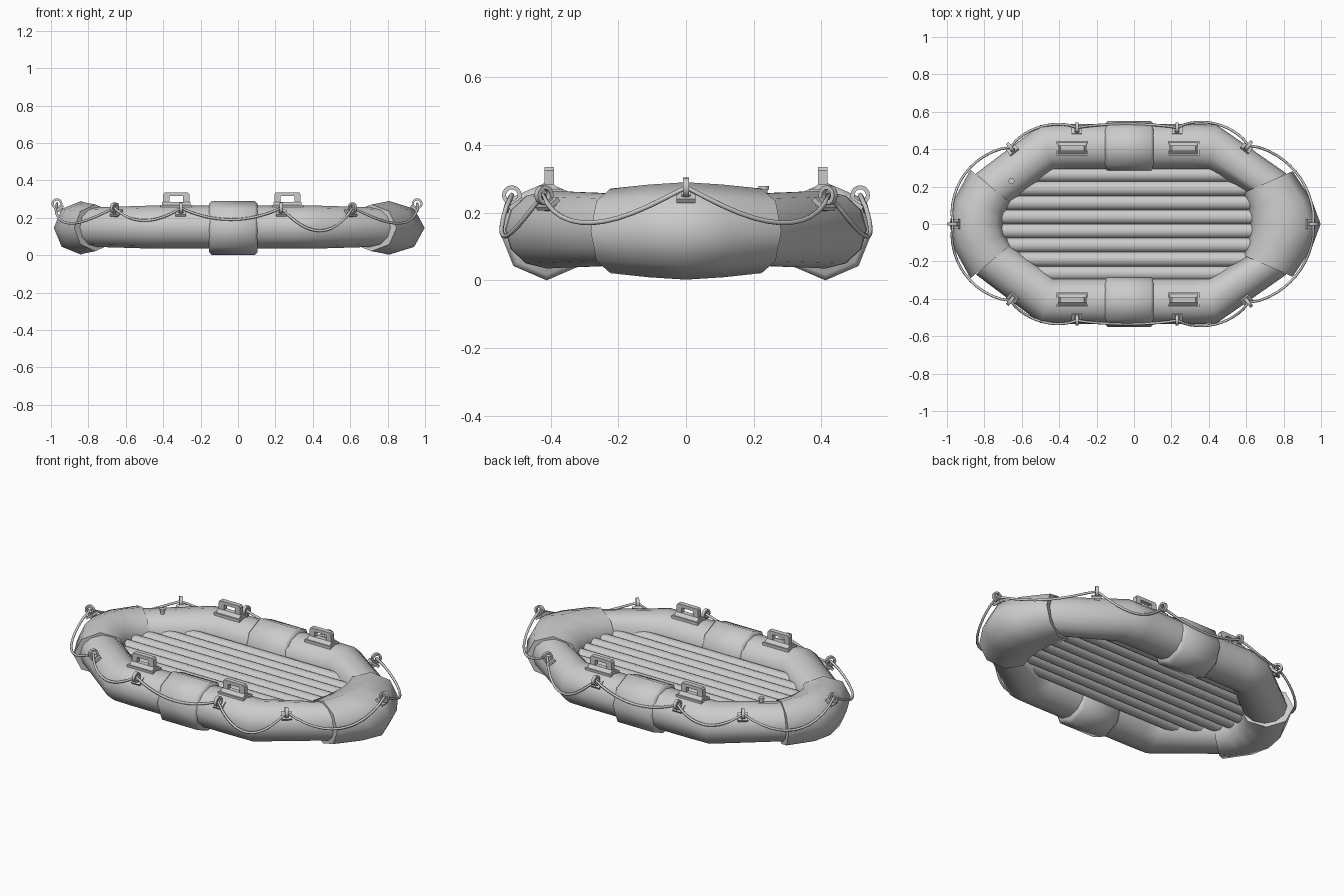
import bpy, bmesh, math
from mathutils import Vector, Matrix

if "Cube" in bpy.data.objects:
    bpy.data.objects.remove(bpy.data.objects["Cube"])


def finish(name, bm, angle=60):
    bmesh.ops.recalc_face_normals(bm, faces=bm.faces)
    me = bpy.data.meshes.new(name)
    bm.to_mesh(me)
    bm.free()
    ob = bpy.data.objects.new(name, me)
    bpy.context.collection.objects.link(ob)
    bpy.ops.object.select_all(action='DESELECT')
    ob.select_set(True)
    bpy.context.view_layer.objects.active = ob
    bpy.ops.object.shade_smooth_by_angle(angle=math.radians(angle))
    return ob


def sweep(name, rings, z, sides):
    """Loft ellipses given as (inner xy, outer xy, half height)."""
    bm = bmesh.new()
    loops = []
    for inner, outer, h in rings:
        a, b = Vector(inner), Vector(outer)
        c, u = (a + b) / 2, (b - a) / 2
        loop = []
        for i in range(sides):
            t = 2 * math.pi * i / sides
            p = c + u * math.cos(t)
            loop.append(bm.verts.new((p.x, p.y, z + h * math.sin(t))))
        loops.append(loop)
    for l0, l1 in zip(loops, loops[1:]):
        for i in range(sides):
            j = (i + 1) % sides
            bm.faces.new((l0[i], l0[j], l1[j], l1[i]))
    bm.faces.new(loops[0])
    bm.faces.new(loops[-1])
    return finish(name, bm)


def box(bm, size, mat):
    bmesh.ops.create_cube(bm, size=1, matrix=mat @ Matrix.Diagonal((*size, 1)))


def flip(p, s):
    return (p[0], p[1] * s)


# Side tubes and the fatter sleeves around their middles
for s, side in ((-1, "front"), (1, "back")):
    path = [((-.665, .11), (-.845, .27), .106), ((-.43, .29), (-.50, .53), .115),
            ((-.35, .29), (-.38, .535), .115), ((.33, .29), (.32, .535), .115),
            ((.40, .29), (.44, .532), .115), ((.605, .165), (.815, .27), .106)]
    sweep(side + "_side_tube", [(flip(a, s), flip(b, s), h) for a, b, h in path], .15, 12)
    sleeve = [(-.155, .128), (-.14, .145), (.09, .145), (.105, .128)]
    sweep(side + "_sleeve", [((x, s * (.412 - r * .96)), (x, s * (.412 + r * .96)), r)
                             for x, r in sleeve], .145, 8)

# End sections
left = [((-.65, .105), (-.875, .29), .125), ((-.685, .06), (-.965, .125), .137), ((-.695, 0), (-.985, 0), .143)]
right = [((.58, .165), (.848, .282), .125), ((.605, .09), (.95, .13), .137), ((.615, 0), (.998, 0), .144)]
for name, half in (("left_end", left), ("right_end", right)):
    other = [(flip(a, -1), flip(b, -1), h) for a, b, h in half[:-1]]
    sweep(name, half + other[::-1], .146, 8)


# Ribbed floor, each rib ending inside the tube
def lerp_x(y, pts):
    for (y0, x0), (y1, x1) in zip(pts, pts[1:]):
        if y <= y1:
            return x0 + (x1 - x0) * (y - y0) / (y1 - y0)


for i in range(8):
    y = (i - 3.5) * .0755
    x1 = lerp_x(abs(y), [(0, .74), (.22, .66), (.41, .42)])
    x0 = lerp_x(abs(y), [(0, -.80), (.19, -.72), (.41, -.47)])
    bm = bmesh.new()
    bmesh.ops.create_cone(bm, cap_ends=True, segments=12, radius1=.041, radius2=.041, depth=x1 - x0,
                          matrix=Matrix.Translation(((x0 + x1) / 2, y, .142)) @ Matrix.Rotation(math.pi / 2, 4, 'Y'))
    finish(f"floor_rib_{i}", bm)


# Carry handles: flared foot with an upright loop
def handle(name, x, y):
    bm = bmesh.new()
    M = Matrix.Translation((x, y, 0))
    box(bm, (.168, .08, .02), M @ Matrix.Translation((0, 0, .259)))
    foot = bmesh.ops.create_cube(bm, size=1, matrix=M @ Matrix.Translation((0, 0, .275)) @ Matrix.Diagonal((.15, .07, .02, 1)))
    for v in foot['verts']:
        if v.co.z > .275:
            v.co.y = y + (v.co.y - y) * .4
    outer = [(-.07, .27), (-.07, .325), (-.063, .335), (.063, .335), (.07, .325), (.07, .27)]
    inner = [(-.037, .27), (-.037, .313), (-.034, .316), (.034, .316), (.037, .313), (.037, .27)]
    grid = []
    for d in (-.014, .014):
        grid.append([[bm.verts.new((x + px, y + d, pz)) for px, pz in prof] for prof in (outer, inner)])
    (fo, fi), (bo, bi) = grid
    for i in range(5):
        for a, b in ((fo, fi), (bo, bi), (fo, bo), (fi, bi)):
            bm.faces.new((a[i], a[i + 1], b[i + 1], b[i]))
    finish(name, bm, 30)


for x in (-.33, .265):
    for y in (-.405, .405):
        handle("carry_handle", x, y)

# Rope eyelets: (ring centre, outward angle)
half = [((.612, .42, .252), 52), ((.23, .515, .252), 90), ((-.305, .515, .252), 90), ((-.66, .41, .252), 128)]
eyes = [((.958, 0, .275), 0)] + half + [((-.968, 0, .275), 180)]
eyes += [((p[0], -p[1], p[2]), -a) for p, a in half[::-1]]
for k, (p, a) in enumerate(eyes):
    bm = bmesh.new()
    M = Matrix.Translation(p) @ Matrix.Rotation(math.radians(a), 4, 'Z')
    box(bm, (.05, .056, .014), M @ Matrix.Translation((-.014, 0, -.026)) @ Matrix.Rotation(math.radians(35), 4, 'Y'))
    box(bm, (.03, .026, .03), M @ Matrix.Translation((-.016, 0, -.026)) @ Matrix.Rotation(math.radians(35), 4, 'Y'))
    n = 16
    loops = []
    for i in range(n):
        t = 2 * math.pi * i / n
        loops.append([bm.verts.new(M @ Vector((r * math.cos(t), w, r * math.sin(t))))
                      for r, w in ((.029, -.009), (.029, .009), (.017, .009), (.017, -.009))])
    for i in range(n):
        l0, l1 = loops[i], loops[(i + 1) % n]
        for j in range(4):
            bm.faces.new((l0[j], l0[(j + 1) % 4], l1[(j + 1) % 4], l1[j]))
    finish(f"rope_eyelet_{k}", bm, 40)

# Grab rope hanging between the eyelets: (lowest height, outward bulge)
sag = [(.17, .105), (.13, .07), (.19, .02), (.185, .06), (.17, .11)]
sag += sag[::-1]
pts = []
for k, (low, bulge) in enumerate(sag):
    a, b = Vector(eyes[k][0]), Vector(eyes[(k + 1) % 10][0])
    d = b - a
    out = Vector((d.y, -d.x, 0)).normalized()
    drop = (a.z + b.z) / 2 - low
    for i in range(12):
        t = i / 12
        f = 4 * t * (1 - t)
        pts.append(a + d * t + out * bulge * f ** .85 - Vector((0, 0, drop * f)))
cu = bpy.data.curves.new("grab_rope", 'CURVE')
cu.dimensions = '3D'
cu.bevel_depth = .007
cu.bevel_resolution = 2
sp = cu.splines.new('POLY')
sp.points.add(len(pts) - 1)
for q, p in zip(sp.points, pts):
    q.co = (*p, 1)
sp.use_cyclic_u = True
rope = bpy.data.objects.new("grab_rope", cu)
bpy.context.collection.objects.link(rope)
bpy.ops.object.select_all(action='DESELECT')
rope.select_set(True)
bpy.context.view_layer.objects.active = rope
bpy.ops.object.convert(target='MESH')

# Air valve
bm = bmesh.new()
for r, z, h in ((.011, .262, .03), (.016, .274, .01)):
    bmesh.ops.create_cone(bm, cap_ends=True, segments=12, radius1=r, radius2=r, depth=h,
                          matrix=Matrix.Translation((-.655, .23, z)))
finish("air_valve", bm, 40)
